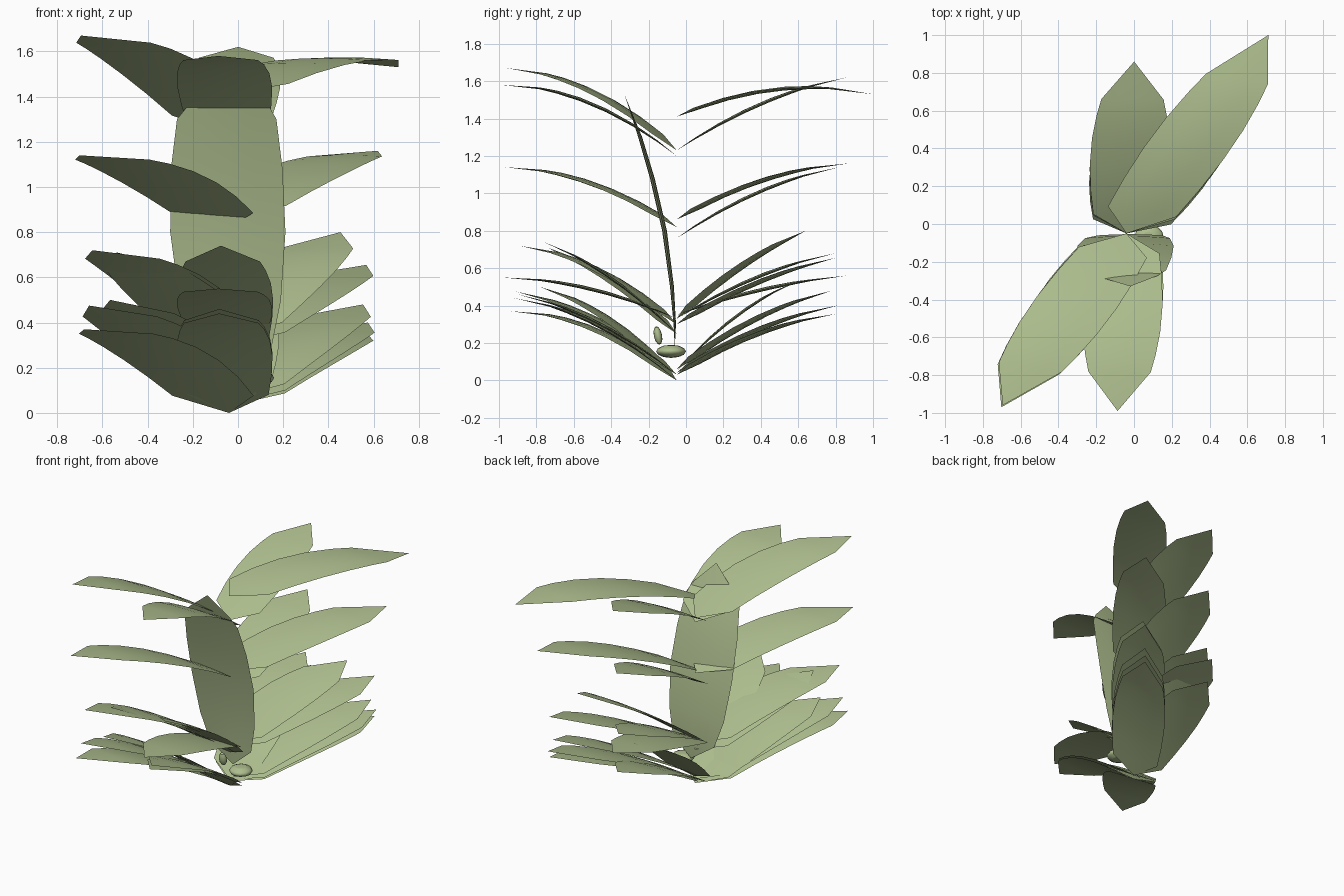
import bpy, bmesh, math

if "Cube" in bpy.data.objects:
    bpy.data.objects.remove(bpy.data.objects["Cube"])

green = bpy.data.materials.new("leaf green")
green.diffuse_color = (0.42, 0.51, 0.27, 1)
green.use_nodes = True
green.node_tree.nodes["Principled BSDF"].inputs["Base Color"].default_value = green.diffuse_color

BASE_X, BASE_Y = -0.04, -0.05
# Outline of every blade: (fraction along, half width)
OUTLINE = [(0, 0), (0.11, 0.18), (0.25, 0.2), (0.4, 0.21), (0.55, 0.205),
           (0.68, 0.187), (0.78, 0.165), (1, 0)]
COLUMNS = (-1, -0.5, 0, 0.5, 1)


def finish(obj):
    obj.data.materials.append(green)
    bpy.ops.object.select_all(action='DESELECT')
    obj.select_set(True)
    bpy.context.view_layer.objects.active = obj
    bpy.ops.object.shade_smooth_by_angle(angle=math.radians(30))


def lens(name, rows, axis, thick):
    """Closed leaf: two skins, apart along the midrib and meeting at the rim."""
    bm = bmesh.new()
    last = len(rows) - 1
    for sign in (1, -1):
        grid = []
        for r, row in enumerate(rows):
            t = r / last
            verts = []
            for u, p in zip(COLUMNS, row):
                q = list(p)
                q[axis] += sign * thick * (1 - u * u) * 4 * t * (1 - t)
                verts.append(bm.verts.new(q))
            grid.append(verts)
        for a, b in zip(grid, grid[1:]):
            for i in range(len(a) - 1):
                bm.faces.new((a[i], a[i + 1], b[i + 1], b[i]))
    bmesh.ops.remove_doubles(bm, verts=bm.verts, dist=0.0003)
    bmesh.ops.recalc_face_normals(bm, faces=bm.faces)
    mesh = bpy.data.meshes.new(name)
    bm.to_mesh(mesh)
    bm.free()
    obj = bpy.data.objects.new(name, mesh)
    bpy.context.collection.objects.link(obj)
    finish(obj)


def blade(name, side, slant, reach, z0, zmid, ztip):
    """Arching leaf that grows along side * y, drifting sideways by slant."""
    length = reach - side * BASE_Y
    rows = []
    for t, half in OUTLINE:
        z = (z0 * (1 - t) * (1 - 2 * t) + 4 * zmid * t * (1 - t)
             + ztip * t * (2 * t - 1))
        row = []
        for u in COLUMNS:
            # diagonal leaves have slightly turned cross rows
            d = t * length - 0.22 * slant * half * u
            row.append((BASE_X + slant * t * length + half * u,
                        BASE_Y + side * d, z))
        rows.append(row)
    lens(name, rows, 2, 0.01)


# Leaves by direction: side, slant, [(reach, base, middle and tip heights)]
GROUPS = {
    "back_leaf": (1, 0.045, [
        (0.86, 1.23, 1.48, 1.62), (0.82, 0.76, 1.005, 1.14),
        (0.80, 0.33, 0.55, 0.68), (0.86, 0.35, 0.485, 0.56),
        (0.62, 0.05, 0.355, 0.54), (0.81, 0.03, 0.27, 0.40)]),
    "back_right_leaf": (1, 0.715, [
        (1.00, 1.41, 1.555, 1.53), (0.87, 0.86, 1.07, 1.16),
        (0.64, 0.33, 0.61, 0.80), (0.80, 0.30, 0.52, 0.655),
        (0.78, 0.06, 0.325, 0.48), (0.81, 0.04, 0.27, 0.40),
        (0.80, 0.03, 0.245, 0.355)]),
    "front_leaf": (-1, -0.05, [
        (0.99, 1.20, 1.485, 1.58), (0.76, 0.25, 0.55, 0.74),
        (0.98, 0.33, 0.49, 0.55), (0.90, 0.03, 0.31, 0.46),
        (0.92, 0.00, 0.30, 0.44)]),
    "front_left_leaf": (-1, -0.72, [
        (0.96, 1.23, 1.545, 1.67), (0.97, 0.82, 1.055, 1.14),
        (0.89, 0.30, 0.59, 0.72), (0.74, 0.25, 0.53, 0.71),
        (0.91, 0.03, 0.325, 0.475), (0.94, 0.00, 0.275, 0.37),
        (0.78, 0.00, 0.325, 0.50)]),
}
for group, (side, slant, leaves) in GROUPS.items():
    for n, leaf in enumerate(leaves, 1):
        blade(f"{group}_{n}", side, slant, *leaf)

# Tall upright leaf: (height, y, centre x, half width)
TALL = [(0.17, -0.06, 0, 0), (0.30, -0.06, -0.02, 0.17), (0.5, -0.075, -0.035, 0.225),
        (0.8, -0.115, -0.045, 0.255), (1.08, -0.18, -0.05, 0.247),
        (1.3, -0.245, -0.05, 0.22), (1.38, -0.274, -0.04, 0.165),
        (1.53, -0.33, -0.02, 0)]
lens("tall_leaf", [[(cx + half * u, y, z) for u in COLUMNS]
                   for z, y, cx, half in TALL], 1, 0.013)


def pod(name, centre, size, tilt=0):
    bpy.ops.mesh.primitive_uv_sphere_add(segments=12, ring_count=6, radius=1,
                                         location=centre, rotation=(tilt, 0, 0))
    obj = bpy.context.object
    obj.name = name
    obj.scale = size
    finish(obj)


# Small flat pod and bud near the base
pod("flat_pod", (0.08, -0.08, 0.155), (0.08, 0.08, 0.035))
pod("small_bud", (-0.02, -0.15, 0.24), (0.03, 0.022, 0.05), 0.2)
